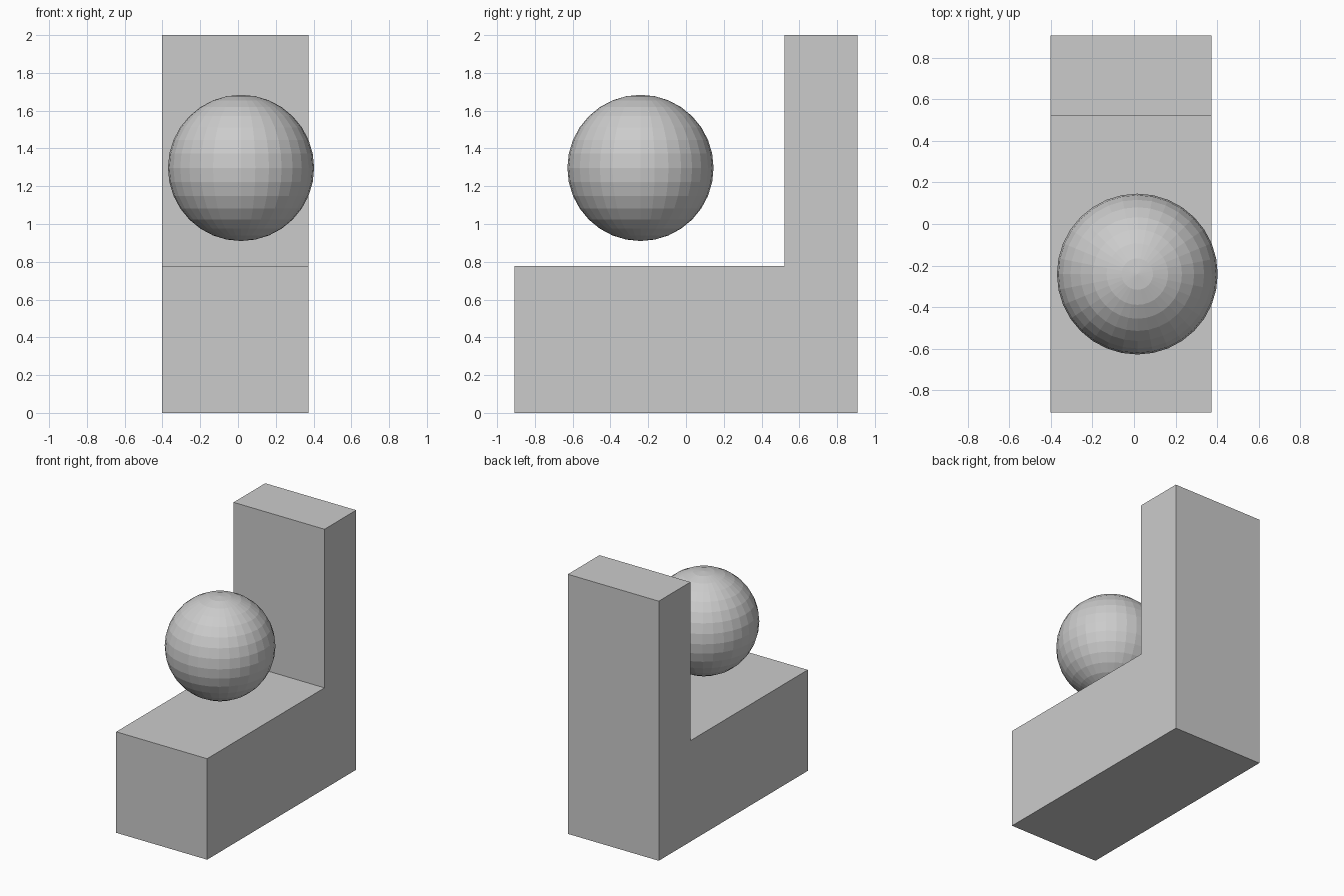
import bpy, bmesh

if "Cube" in bpy.data.objects:
    bpy.data.objects.remove(bpy.data.objects["Cube"])

# L-shaped body: side profile (y, z) extruded across x
X0, X1 = -0.403, 0.372
profile = [(-0.907, 0), (0.907, 0), (0.907, 2), (0.522, 2), (0.522, 0.778), (-0.907, 0.778)]
bm = bmesh.new()
face = bm.faces.new([bm.verts.new((X0, y, z)) for y, z in profile])
side = bmesh.ops.extrude_face_region(bm, geom=[face])["geom"]
bmesh.ops.translate(bm, vec=(X1 - X0, 0, 0),
                    verts=[g for g in side if isinstance(g, bmesh.types.BMVert)])
bmesh.ops.recalc_face_normals(bm, faces=bm.faces)
mesh = bpy.data.meshes.new("l_shaped_body")
bm.to_mesh(mesh)
bm.free()
bpy.context.collection.objects.link(bpy.data.objects.new("l_shaped_body", mesh))

# Floating flat-shaded ball above the low step
bpy.ops.mesh.primitive_uv_sphere_add(segments=32, ring_count=16, radius=0.387,
                                     location=(0.016, -0.241, 1.297))
bpy.context.object.name = "ball"
